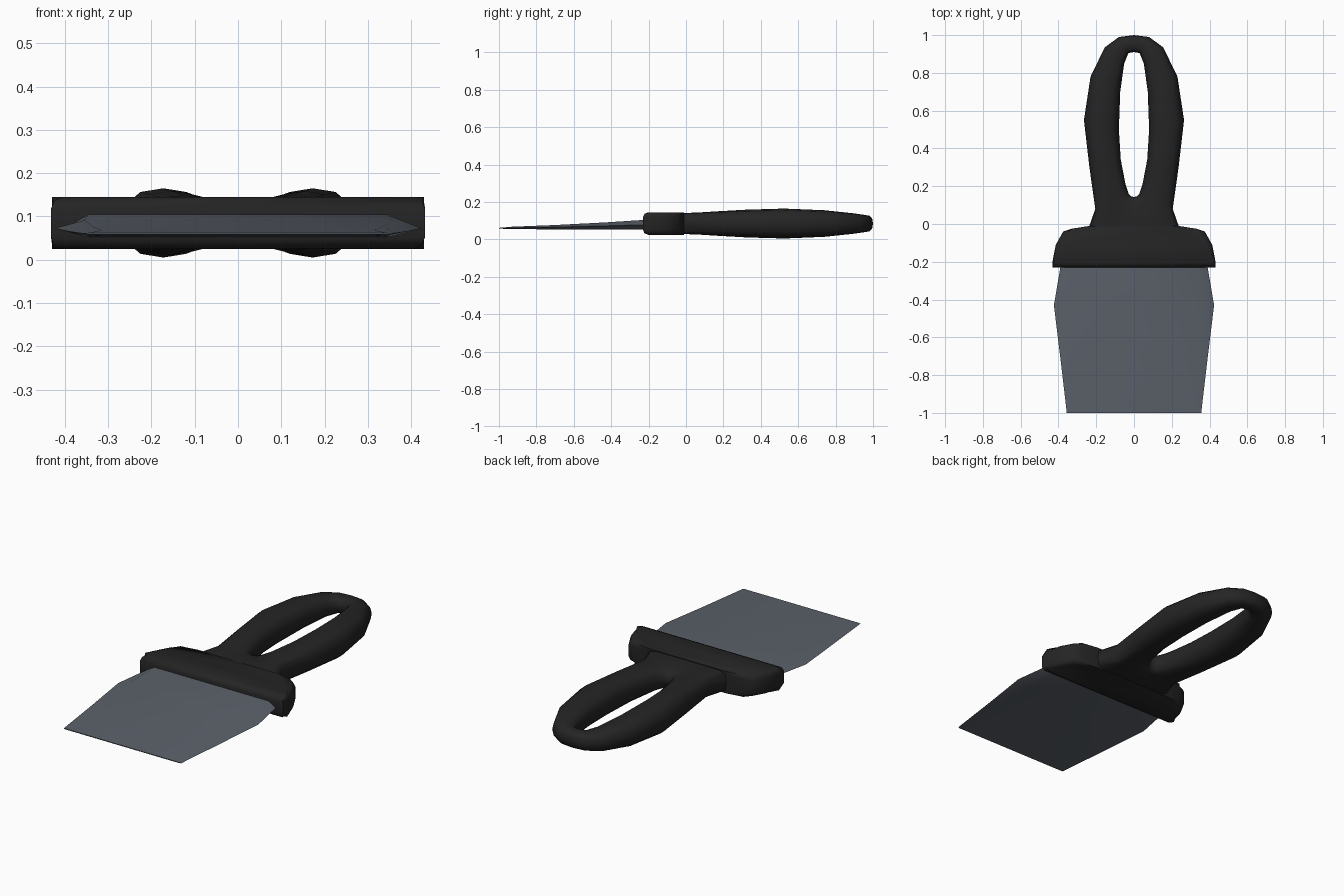
import bpy, bmesh, math

if "Cube" in bpy.data.objects:
    bpy.data.objects.remove(bpy.data.objects["Cube"])


def material(name, rgb):
    m = bpy.data.materials.new(name)
    m.diffuse_color = (*rgb, 1)
    m.use_nodes = True
    m.node_tree.nodes["Principled BSDF"].inputs["Base Color"].default_value = m.diffuse_color
    return m


black = material("black_plastic", (0.018, 0.018, 0.018))
steel = material("steel", (0.105, 0.12, 0.145))


def finish(bm, name, mat, angle):
    bmesh.ops.recalc_face_normals(bm, faces=bm.faces)
    me = bpy.data.meshes.new(name)
    bm.to_mesh(me)
    bm.free()
    ob = bpy.data.objects.new(name, me)
    bpy.context.collection.objects.link(ob)
    me.materials.append(mat)
    bpy.ops.object.select_all(action='DESELECT')
    ob.select_set(True)
    bpy.context.view_layer.objects.active = ob
    bpy.ops.object.shade_smooth_by_angle(angle=math.radians(angle))
    return ob


def loft(bm, sections, closed):
    rings = [[bm.verts.new(p) for p in s] for s in sections]
    n = len(rings[0])
    pairs = list(zip(rings, rings[1:])) + ([(rings[-1], rings[0])] if closed else [])
    for a, b in pairs:
        for i in range(n):
            j = (i + 1) % n
            bm.faces.new((a[i], a[j], b[j], b[i]))
    if not closed:
        bm.faces.new(rings[0])
        bm.faces.new(rings[-1])


ZC = 0.085

# Looped handle: outer x,y / inner x,y / half thickness / roundness, tip to neck
stations = [
    (0.0, 1.0, 0.0, 0.91, 0.046, 0.75),
    (0.08, 0.99, 0.03, 0.905, 0.047, 0.75),
    (0.155, 0.935, 0.052, 0.85, 0.055, 0.75),
    (0.23, 0.78, 0.073, 0.70, 0.071, 0.8),
    (0.265, 0.55, 0.08, 0.50, 0.080, 0.8),
    (0.236, 0.30, 0.07, 0.34, 0.074, 0.8),
    (0.205, 0.08, 0.045, 0.21, 0.064, 0.65),
    (0.24, -0.02, 0.028, 0.16, 0.059, 0.5),
    (0.14, -0.13, 0.016, 0.147, 0.057, 0.5),
    (0.0, -0.15, 0.0, 0.143, 0.057, 0.5),
]


def section(st, side):
    ox, oy, ix, iy, h, e = st
    ring = []
    for k in range(12):
        a = math.tau * k / 12
        c, s = math.cos(a), math.sin(a)
        t = 0.5 + 0.5 * math.copysign(abs(c) ** e, c)
        z = ZC + h * math.copysign(abs(s) ** e, s)
        ring.append((side * (ix + (ox - ix) * t), iy + (oy - iy) * t, z))
    return ring


bm = bmesh.new()
loft(bm, [section(s, 1) for s in stations] +
     [section(s, -1) for s in stations[-2:0:-1]], True)
finish(bm, "loop_handle", black, 60)

# Ferrule that holds the blade
half = [(0.432, -0.23), (0.43, -0.19), (0.414, -0.11), (0.375, -0.04), (0.33, -0.025), (0.235, -0.01)]
outline = half + [(-x, y) for x, y in reversed(half)]
bm = bmesh.new()
loft(bm, [[(x, y, z) for x, y in outline] for z in (0.025, 0.145)], False)
rim = [e for e in bm.edges if abs(e.verts[0].co.z - e.verts[1].co.z) < 1e-5]
ends = [e for e in rim if all(v.co.y < -0.22 for v in e.verts)]
sides = [e for e in rim if e not in ends]
bmesh.ops.bevel(bm, geom=sides + ends, offset=0.027, segments=2, profile=0.5, affect='EDGES', clamp_overlap=True)
finish(bm, "ferrule", black, 60)

# Tapered blade: y, half width, face half width, top z, bottom z
cuts = [
    (-0.15, 0.375, 0.33, 0.110, 0.052),
    (-0.23, 0.39, 0.345, 0.104, 0.053),
    (-0.43, 0.424, 0.355, 0.091, 0.054),
    (-0.70, 0.391, 0.335, 0.077, 0.054),
    (-0.93, 0.364, 0.315, 0.068, 0.055),
    (-1.0, 0.356, 0.345, 0.062, 0.058),
]
bm = bmesh.new()
loft(bm, [[(-w, y, (t + b) / 2), (-f, y, t), (f, y, t),
           (w, y, (t + b) / 2), (f, y, b), (-f, y, b)] for y, w, f, t, b in cuts], False)
finish(bm, "blade", steel, 35)
